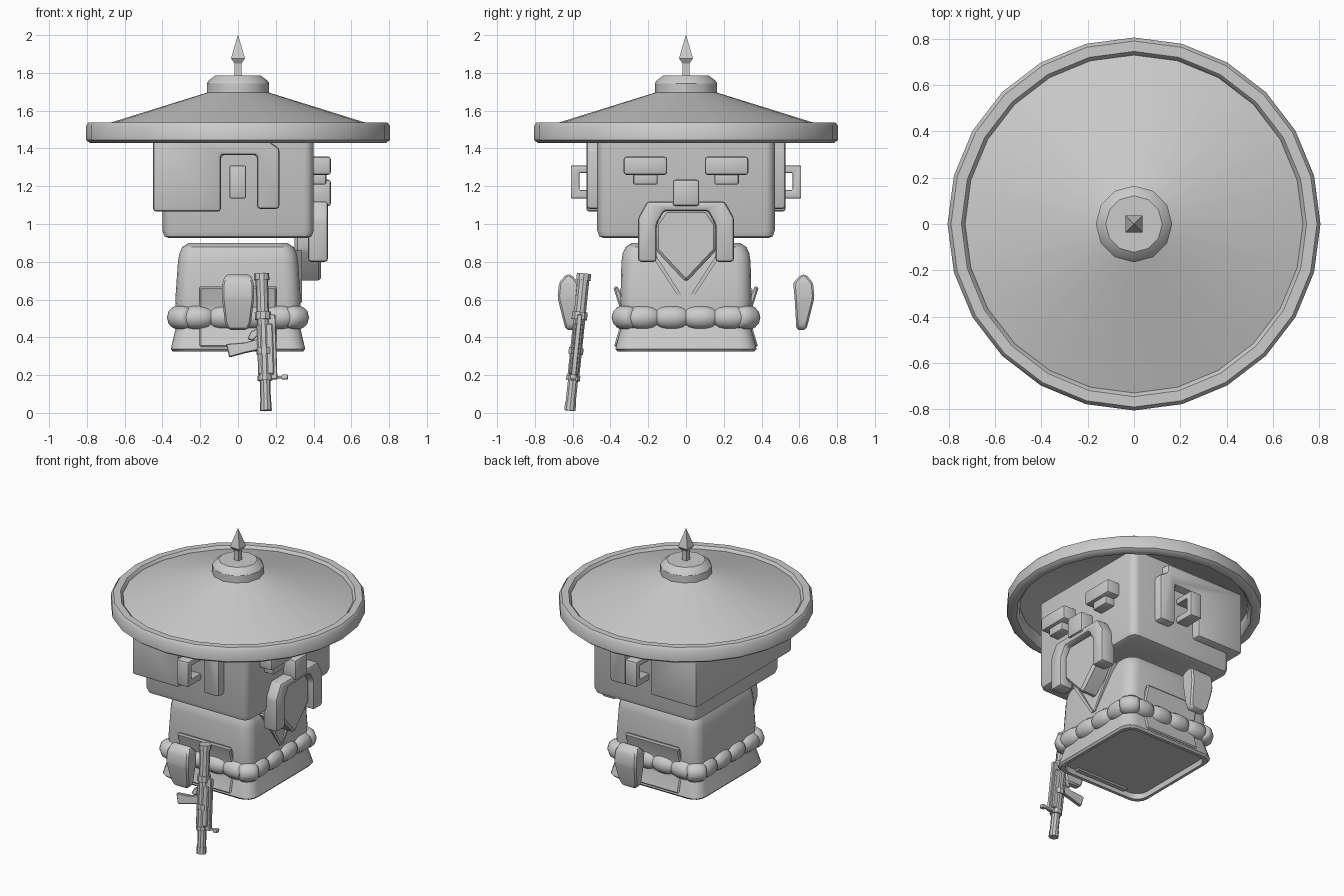
import bpy, bmesh, math
from mathutils import Vector, Matrix

if "Cube" in bpy.data.objects:
    bpy.data.objects.remove(bpy.data.objects["Cube"])

GREY = bpy.data.materials.new("plain_grey")
GREY.diffuse_color = (0.6, 0.6, 0.6, 1)
GREY.use_nodes = True
GREY.node_tree.nodes["Principled BSDF"].inputs["Base Color"].default_value = GREY.diffuse_color


def finish(name, bm, bevel=0, seg=2, matrix=None, angle=30):
    bmesh.ops.recalc_face_normals(bm, faces=bm.faces[:])
    if bevel:
        bmesh.ops.bevel(bm, geom=bm.edges[:], offset=bevel, segments=seg,
                        profile=0.5, affect='EDGES', clamp_overlap=True)
    if matrix:
        bm.transform(matrix)
    me = bpy.data.meshes.new(name)
    bm.to_mesh(me)
    bm.free()
    me.materials.append(GREY)
    ob = bpy.data.objects.new(name, me)
    bpy.context.collection.objects.link(ob)
    bpy.ops.object.select_all(action='DESELECT')
    ob.select_set(True)
    bpy.context.view_layer.objects.active = ob
    bpy.ops.object.shade_smooth_by_angle(angle=math.radians(angle))
    return ob


def loft(name, rings, closed=False, **kw):
    """Skin a list of equal point rings; cap the ends unless closed."""
    bm = bmesh.new()
    vs = [[bm.verts.new(p) for p in r] for r in rings]
    n = len(vs[0])
    pairs = list(zip(vs, vs[1:])) + ([(vs[-1], vs[0])] if closed else [])
    for a, b in pairs:
        for i in range(n):
            j = (i + 1) % n
            bm.faces.new((a[i], a[j], b[j], b[i]))
    if not closed:
        bm.faces.new(vs[0])
        bm.faces.new(vs[-1])
    return finish(name, bm, **kw)


def circle(r, z, n, turn=0.0):
    return [(r * math.cos(2 * math.pi * i / n + turn),
             r * math.sin(2 * math.pi * i / n + turn), z) for i in range(n)]


def lathe(name, profile, n, turn=0.0, **kw):
    return loft(name, [circle(r, z, n, turn) for r, z in profile], **kw)


def round_rect(hx, hy, r, z, seg=4):
    pts = []
    for k, (sx, sy) in enumerate(((1, 1), (-1, 1), (-1, -1), (1, -1))):
        for i in range(seg + 1):
            a = math.pi / 2 * (k + i / seg)
            pts.append((sx * (hx - r) + r * math.cos(a), sy * (hy - r) + r * math.sin(a), z))
    return pts


def prism(name, pts, axis, lo, hi, **kw):
    """Extrude a flat outline along x or y."""
    put = (lambda p, t: (t, p[0], p[1])) if axis == 'x' else (lambda p, t: (p[0], t, p[1]))
    return loft(name, [[put(p, t) for p in pts] for t in (lo, hi)], **kw)


def box(name, lo, hi, **kw):
    return prism(name, [(lo[0], lo[2]), (hi[0], lo[2]), (hi[0], hi[2]), (lo[0], hi[2])],
                 'y', lo[1], hi[1], **kw)


# Hat: rounded brim, cone shell, cap and spike
brim = [(.725, 1.455), (.745, 1.432), (.785, 1.43), (.805, 1.445),
        (.805, 1.52), (.79, 1.538), (.745, 1.538), (.725, 1.515)]
lathe("hat_brim", brim, 24, closed=True, angle=45)
lathe("hat_cone", [(.735, 1.505), (.735, 1.518), (.15, 1.70), (.15, 1.685)], 24, closed=True)
lathe("hat_cap", [(.165, 1.68), (.165, 1.745), (.155, 1.76), (.122, 1.785)], 12)
lathe("hat_spike", [(.027, 1.78), (.027, 1.85), (.052, 1.877), (.001, 2.0)], 4, math.pi / 4)

# Head, with a narrowed crown hidden in the hat
loft("head", [round_rect(hx, hy, r, z) for hx, hy, r, z in (
    (.365, .435, .03, .925), (.39, .46, .045, .935), (.4, .47, .05, .965),
    (.4, .47, .05, 1.54), (.2, .2, .05, 1.64))])

# Hair wraps the back and sides, notched around the ears
prism("hair", [(-.45, 1.065), (-.09, 1.065), (-.09, 1.365), (.1, 1.365), (.1, 1.08), (.22, 1.08),
               (.22, 1.40), (.16, 1.44), (.16, 1.5), (-.45, 1.5)], 'y', -.528, .528,
      bevel=.018, seg=2)

# Face
for s, side in ((-1, "right"), (1, "left")):
    y0, y1 = sorted((s * .33, s * .10))
    box(side + "_eyebrow", (.36, y0, 1.26), (.492, y1, 1.357), bevel=.015)
    y0, y1 = sorted((s * .28, s * .15))
    box(side + "_eye", (.36, y0, 1.208), (.468, y1, 1.28), bevel=.012)
    # Ear is a bracket with an opening
    ear = [(s * .45, 1.135), (s * .61, 1.135), (s * .61, 1.31), (s * .45, 1.31),
           (s * .45, 1.27), (s * .565, 1.27), (s * .565, 1.18), (s * .45, 1.18)]
    prism(side + "_ear", ear, 'x', -.045, .042, bevel=.008)
box("nose", (.36, -.07, 1.095), (.492, .07, 1.235), bevel=.015)
half = [(.115, 1.07), (.155, 1.0), (.155, .80), (.255, .80), (.255, 1.03), (.205, 1.12)]
prism("moustache", half + [(-y, z) for y, z in reversed(half)], 'x', .37, .477, bevel=.018)
half = [(.11, 1.075), (.16, 1.0), (.16, .86)]
prism("beard", half + [(0, .69)] + [(-y, z) for y, z in reversed(half)], 'x', .30, .44,
      bevel=.015, seg=1)

# Robe: torso and flared skirt with a hollow hem
loft("torso", [round_rect(hx, hy, r, z) for hx, hy, r, z in (
    (.32, .335, .08, .42), (.332, .347, .08, .6), (.318, .342, .08, .80), (.31, .335, .08, .845),
    (.295, .32, .075, .878), (.26, .285, .06, .9))])
loft("skirt", [round_rect(hx, hy, r, z) for hx, hy, r, z in (
    (.32, .335, .08, .36), (.325, .34, .08, .325), (.345, .362, .08, .325),
    (.356, .373, .08, .338), (.325, .34, .08, .47))])
for s in (-1, 1):
    prism("collar_edge", [(s * .0, .585), (s * .02, .585), (s * .20, .86), (s * .175, .86)],
          'x', .29, .338)

# Side pouches that lean away from the robe at top and hem
for s in (-1, 1):
    out = [(.30, .35), (.382, .35), (.352, .45), (.352, .56), (.385, .665), (.365, .672), (.30, .56)]
    prism("side_pouch", [(s * y, z) for y, z in out], 'x', -.205, .205, bevel=.008, seg=1)

# Belt of fat beads
spots = []
for t in (-.232, -.077, .077, .232):
    for s in (-1, 1):
        spots.append((s * .308, t, math.pi / 2, .08))
        spots.append((t * .93, s * .328, 0, .075))
for sx in (-1, 1):
    for sy in (-1, 1):
        spots.append((sx * .302, sy * .32, -sx * sy * math.pi / 4, .062))
for x, y, turn, h in spots:
    m = (Matrix.Translation((x, y, .505)) @ Matrix.Rotation(turn, 4, 'Z')
         @ Matrix.Rotation(math.pi / 2, 4, 'Y'))
    lathe("belt_bead", [(.042, -h), (.056, -h * .75), (.064, -h * .3), (.064, h * .3),
                        (.056, h * .75), (.042, h)], 10, math.pi / 10, matrix=m, angle=50)

# Floating mitten hands
for s, side in ((-1, "right"), (1, "left")):
    rows = [(.44, .585, .635, .05), (.47, .583, .645, .068), (.61, .575, .68, .085),
            (.69, .567, .672, .083), (.732, .61, .635, .065)]
    loft(side + "_hand", [[(-w, s * a, z), (w, s * a, z), (w, s * b, z), (-w, s * b, z)]
                          for z, a, b, w in rows], bevel=.01, seg=1)

# Long tool hanging muzzle down, built upright and then tilted
bottom, top = Vector((.148, -.615, .012)), Vector((.125, -.54, .735))
tilt = (Matrix.Translation(bottom)
        @ Vector((0, 0, 1)).rotation_difference(top - bottom).to_matrix().to_4x4())
for name, r, z0, z1 in (("barrel", .028, 0, .2), ("barrel_collar", .031, 0, .045),
                        ("tube", .033, .16, .71), ("end_cap", .04, .695, .73),
                        ("upper_band", .043, .485, .525), ("middle_band", .041, .30, .335),
                        ("lower_band", .039, .16, .185)):
    lathe(name, [(r, z0), (r, z1)], 10, matrix=tilt)
box("rail", (.02, -.014, .165), (.066, .014, .51), bevel=.004, seg=1, matrix=tilt)
box("receiver", (-.035, -.026, .19), (.05, .026, .46), bevel=.006, seg=1, matrix=tilt)
box("sight_post", (.05, -.008, .17), (.10, .008, .182), matrix=tilt)
box("sight_ring", (.09, -.016, .163), (.122, .016, .188), bevel=.005, matrix=tilt)
prism("magazine", [(-.02, .385), (-.10, .365), (-.20, .36), (-.185, .29), (-.10, .31),
                   (-.02, .325)], 'y', -.014, .014, bevel=.004, seg=1, matrix=tilt)
prism("grip", [(-.02, .44), (-.065, .425), (-.085, .385), (-.06, .375), (-.02, .41)],
      'y', -.012, .012, bevel=.003, seg=1, matrix=tilt)
